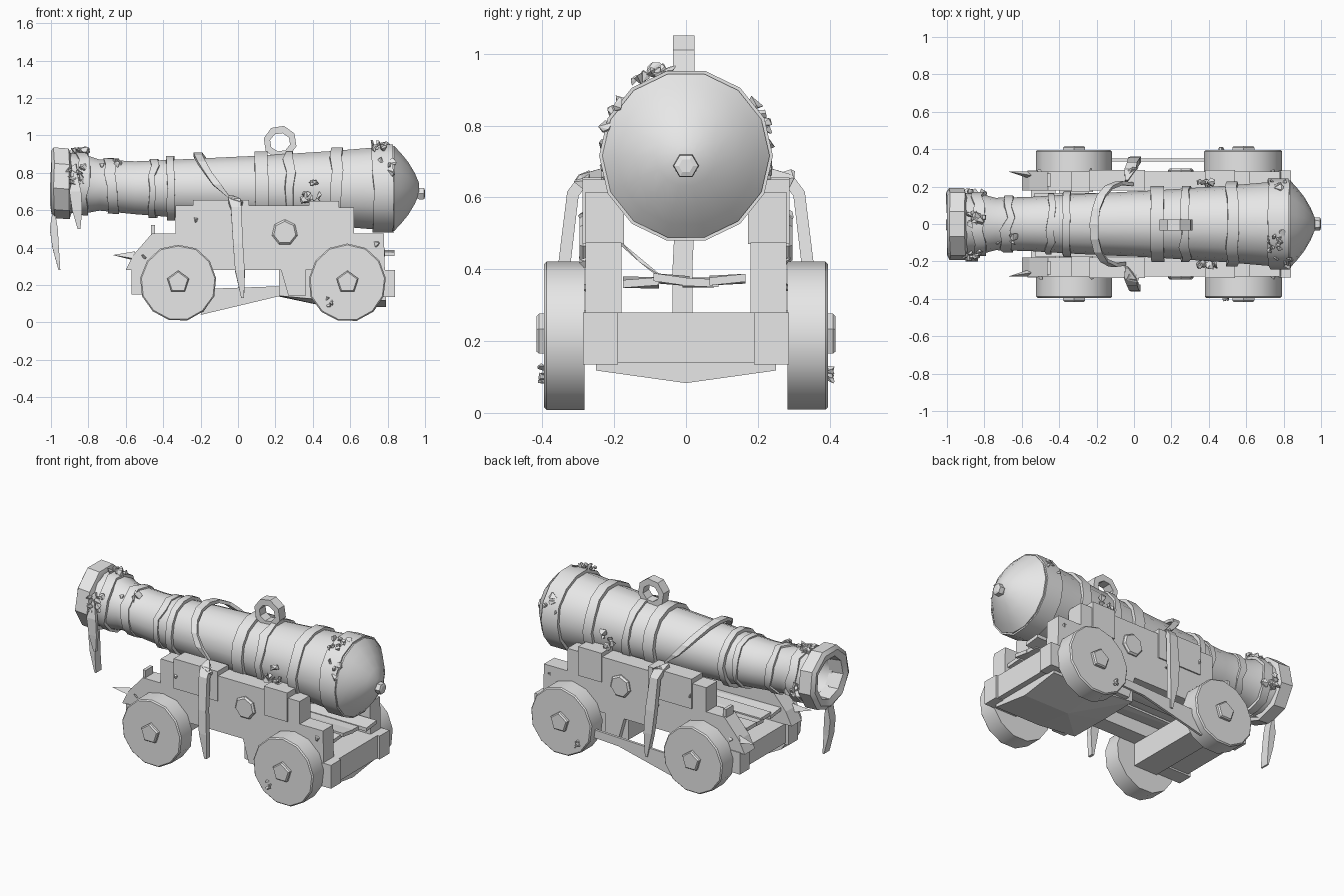
import bpy, bmesh, math, random
from mathutils import Vector

random.seed(7)
cube = bpy.data.objects.get("Cube")
if cube:
    bpy.data.objects.remove(cube)

grey = bpy.data.materials.new("plain grey")
grey.use_nodes = True
grey.diffuse_color = (0.8, 0.8, 0.8, 1)
grey.node_tree.nodes["Principled BSDF"].inputs["Base Color"].default_value = (0.8, 0.8, 0.8, 1)


def axis_z(x):
    """Height of the barrel axis; the muzzle end bends up a little."""
    return 0.716 + 0.075 * max(0, -0.5 - x)


def finish(name, bm, smooth=None):
    bmesh.ops.recalc_face_normals(bm, faces=bm.faces)
    mesh = bpy.data.meshes.new(name)
    bm.to_mesh(mesh)
    bm.free()
    mesh.materials.append(grey)
    obj = bpy.data.objects.new(name, mesh)
    bpy.context.collection.objects.link(obj)
    if smooth:
        bpy.ops.object.select_all(action='DESELECT')
        obj.select_set(True)
        bpy.context.view_layer.objects.active = obj
        bpy.ops.object.shade_smooth_by_angle(angle=math.radians(smooth))
    return obj


def hull(name, points):
    bm = bmesh.new()
    for p in points:
        bm.verts.new(p)
    bmesh.ops.convex_hull(bm, input=bm.verts)
    bmesh.ops.dissolve_limit(bm, angle_limit=0.02, verts=bm.verts, edges=bm.edges)
    return finish(name, bm)


def box(name, x, y, z):
    return hull(name, [(a, b, c) for a in x for b in y for c in z])


def slab(name, outline, y0, y1):
    """Extrude an x-z outline between two y values."""
    bm = bmesh.new()
    face = bm.faces.new([bm.verts.new((x, y0, z)) for x, z in outline])
    new = bmesh.ops.extrude_face_region(bm, geom=[face])["geom"]
    moved = [v for v in new if isinstance(v, bmesh.types.BMVert)]
    bmesh.ops.translate(bm, verts=moved, vec=(0, y1 - y0, 0))
    return finish(name, bm)


def lathe(name, profile, sides, smooth=40, jitter=0, closed=False, drop=0):
    """Spin (x, radius) pairs about the barrel axis."""
    bm = bmesh.new()
    shift = [random.uniform(-jitter, jitter) for _ in range(sides)]
    rings = []
    for x, r in profile:
        ring = []
        for i in range(sides):
            a = math.tau * (i + 0.5) / sides
            ring.append(bm.verts.new((x + shift[i] + random.uniform(-jitter, jitter) / 2,
                                      r * math.sin(a), axis_z(x) - drop + r * math.cos(a))))
        rings.append(ring)
    pairs = list(zip(rings, rings[1:]))
    if closed:
        pairs.append((rings[-1], rings[0]))
    else:
        bm.faces.new(rings[0])
        bm.faces.new(rings[-1])
    for a, b in pairs:
        for i in range(sides):
            j = (i + 1) % sides
            bm.faces.new((a[i], a[j], b[j], b[i]))
    return finish(name, bm, smooth)


def disc(name, x, z, y0, y1, r, sides, bevel=0.0, wobble=0.0):
    """Disc whose axle runs along y; the outer rim is chamfered."""
    bm = bmesh.new()
    rings = []
    radii = [r * (1 + random.uniform(-wobble, wobble)) for _ in range(sides)]
    ym = y1 - math.copysign(bevel, y1 - y0)
    for y, inset in ((y0, 0), (ym, 0), (y1, bevel)):
        rings.append([bm.verts.new((x + (q - inset) * math.sin(math.tau * i / sides), y,
                                    z + (q - inset) * math.cos(math.tau * i / sides)))
                      for i, q in enumerate(radii)])
    for a, b in zip(rings, rings[1:]):
        for i in range(sides):
            j = (i + 1) % sides
            bm.faces.new((a[i], a[j], b[j], b[i]))
    bm.faces.new(rings[0])
    bm.faces.new(rings[-1])
    return finish(name, bm, 35)


def ribbon(name, path, width, thick=0.014):
    """Strap along a path, widened along x and tapering at both tips."""
    bm = bmesh.new()
    rows = []
    for i, p in enumerate(path):
        w = width * (0.25 if i in (0, len(path) - 1) else random.uniform(0.85, 1.1)) / 2
        rows.append([bm.verts.new((p[0] + s * w, p[1], p[2])) for s in (-1, 1)])
    for a, b in zip(rows, rows[1:]):
        bm.faces.new((a[0], a[1], b[1], b[0]))
    obj = finish(name, bm)
    mod = obj.modifiers.new("thickness", 'SOLIDIFY')
    mod.thickness = thick
    mod.offset = 0


def chunk(name, p, size):
    """Small faceted lump."""
    hull(name, [Vector(p) + Vector([random.gauss(0, 1) for _ in range(3)]).normalized() * size
                for _ in range(8)])


# Barrel with hollow bore, breech dome and knob
lathe("barrel", [(-0.78, 0.125), (-0.92, 0.125), (-0.92, 0.168), (-0.8, 0.156), (-0.74, 0.14),
                 (-0.55, 0.145), (-0.36, 0.157), (0.12, 0.18), (0.5, 0.205), (0.7, 0.222),
                 (0.835, 0.233), (0.87, 0.195), (0.91, 0.145), (0.945, 0.085), (0.968, 0.03)], 14)
lathe("muzzle_ring", [(-0.9, 0.125), (-0.99, 0.13), (-1.0, 0.17), (-0.985, 0.195),
                      (-0.905, 0.195), (-0.895, 0.165)], 9, 30, 0.004, True)
lathe("breech_knob", [(0.95, 0.025), (0.97, 0.036), (0.995, 0.034), (1.0, 0.02)], 6, 20,
      drop=0.028)

# Reinforcing bands, with ragged edges on the broken ones
for name, x, w, r, rag in (("muzzle_band", -0.83, 0.06, 0.172, 0.012),
                           ("neck_band", -0.67, 0.05, 0.152, 0.018),
                           ("worn_band", -0.45, 0.035, 0.162, 0.018),
                           ("front_band", -0.36, 0.04, 0.177, 0.004),
                           ("middle_band", 0.125, 0.07, 0.203, 0.003),
                           ("lug_band", 0.28, 0.045, 0.204, 0.015),
                           ("rear_band", 0.525, 0.06, 0.226, 0.006),
                           ("breech_band", 0.775, 0.11, 0.242, 0.006)):
    lathe(name, [(x - w / 2, r - 0.04), (x - w / 2, r), (x + w / 2, r), (x + w / 2, r - 0.04)],
          14, 32, rag, True)

# Lifting lug: faceted ring standing on the barrel
bm = bmesh.new()
loops = []
for i in range(8):
    a = math.tau * (i + 0.3) / 8
    loops.append([bm.verts.new((0.225 + rx * math.sin(a), y, 0.963 + rz * math.cos(a)))
                  for rx, rz, y in ((0.09, 0.09, -0.036), (0.09, 0.09, 0.024),
                                    (0.055, 0.05, 0.024), (0.055, 0.05, -0.036))])
for i in range(8):
    a, b = loops[i], loops[(i + 1) % 8]
    for k in range(4):
        bm.faces.new((a[k], a[(k + 1) % 4], b[(k + 1) % 4], b[k]))
finish("lifting_lug", bm)

# Carriage sides, wheels and fittings, mirrored left and right
cheek = [(-0.6, 0.28), (-0.56, 0.36), (-0.46, 0.475), (0.78, 0.475), (0.785, 0.28),
         (0.36, 0.28), (0.36, 0.14), (0.27, 0.14), (0.23, 0.28)]
blocks = [(-0.335, -0.22, 0.625), (-0.24, 0.06, 0.655), (0.06, 0.38, 0.625),
          (0.38, 0.54, 0.65), (0.54, 0.62, 0.615)]
for side, s in (("left", 1), ("right", -1)):
    slab(side + "_cheek", cheek, s * 0.18, s * 0.28)
    for n, (x0, x1, top) in enumerate(blocks):
        trim = 0.008 * (n % 2)
        box(f"{side}_step_{n}", (x0, x1), (s * (0.172 + trim), s * (0.28 + trim)), (0.47, top))
    box(side + "_cheek_post", (-0.465, -0.445), (s * 0.2, s * 0.27), (0.42, 0.52))
    box(side + "_rear_cap", (0.62, 0.84), (s * 0.19, s * 0.287), (0.135, 0.28))
    box(side + "_front_cap", (-0.57, -0.4), (s * 0.19, s * 0.285), (0.15, 0.285))
    for end, x, r in (("front", -0.32, 0.205), ("rear", 0.585, 0.209)):
        disc(f"{side}_{end}_wheel", x, 0.212, s * 0.282, s * 0.395, r, 13, 0.007, 0.012)
        disc(f"{side}_{end}_hub", x, 0.215, s * 0.39, s * 0.417, 0.062, 5, 0.008)
    disc(side + "_trunnion", 0.25, 0.48, s * 0.2, s * 0.297, 0.07, 7, 0.01)
    for n, (x, z) in enumerate([(-0.23, 0.55), (0.0, 0.43), (0.74, 0.42), (-0.5, 0.35)]):
        chunk(f"{side}_bolt_{n}", (x, s * 0.283, z), 0.018)
    # Frayed strap hanging over the side
    ribbon(side + "_hanging_strap", [(-0.04, s * 0.23, 0.665), (-0.02, s * 0.285, 0.65),
           (-0.01, s * 0.315, 0.61), (0.0, s * 0.338, 0.42), (0.01, s * 0.345, 0.28),
           (0.025, s * 0.34, 0.13)], 0.06, 0.034)
    chunk(side + "_strap_knot", (-0.01, s * 0.28, 0.635), 0.045)
    # Splintered shard at the front of the cheek
    hull(side + "_splinter", [(-0.67, s * 0.28, 0.36), (-0.55, s * 0.24, 0.33),
                              (-0.55, s * 0.28, 0.34), (-0.55, s * 0.26, 0.38)])

# Axle beds: a wide keeled one at the rear, plain beams at the front
hull("rear_axle_bed", [(x, y, z) for x, edge, keel in ((0.22, 0.142, 0.138), (0.48, 0.118, 0.083),
                                                       (0.79, 0.118, 0.083))
                       for y, z in ((-0.25, 0.28), (0.25, 0.28), (-0.25, edge), (0.25, edge),
                                    (0, keel))])
box("rear_transom", (0.6, 0.825), (-0.2, 0.2), (0.14, 0.28))
box("front_transom", (-0.55, -0.42), (-0.2, 0.2), (0.16, 0.28))
box("front_axle_bed", (-0.4, -0.24), (-0.285, 0.285), (0.14, 0.28))

# Weathered floor planks, running lengthwise, overlapping and slightly twisted
for n, y in enumerate((-0.125, -0.04, 0.04, 0.115)):
    x0, x1 = -0.5 - 0.1 * random.random(), 0.76 + 0.08 * random.random()
    h = 0.352 + 0.008 * (n % 2)
    roll = [random.uniform(-0.15, 0.15) for _ in range(2)]
    hull(f"floor_plank_{n}", [(x, y + w, h + t + w * k) for x, k in zip((x0, x1), roll)
                              for w in (-0.05, 0.05) for t in (0, 0.022)])

# Loose plank leaning between the wheels at the back
slab("loose_plank", [(-0.2, 0.04), (0.22, 0.14), (0.42, 0.15), (0.42, 0.2), (-0.15, 0.18)],
     0.335, 0.35)

# Slack cord trailing across the floor
hull("slack_cord", [(x, y, z + t) for x, y, z in ((0.1, -0.18, 0.47), (0.3, -0.06, 0.37))
                    for t in (-0.005, 0.005)] + [(0.2, -0.13, 0.42)])

# Rope strap thrown diagonally over the barrel
path = []
for i in range(11):
    a = math.radians(-105 + 21 * i)
    path.append((-0.215 + 0.18 * ((a + 0.1) / 1.8) ** 2, 0.22 * math.sin(a),
                 0.716 + 0.182 * math.cos(a)))
ribbon("barrel_strap", path, 0.045, 0.02)

# Ragged weed hanging from the muzzle
ribbon("muzzle_weed", [(-0.985, 0.0, 0.6), (-0.985, -0.005, 0.5), (-0.975, -0.01, 0.4),
                       (-0.955, -0.01, 0.28)], 0.04, 0.055)
ribbon("side_weed", [(-0.87, -0.17, 0.8), (-0.87, -0.19, 0.7), (-0.86, -0.19, 0.6),
                     (-0.85, -0.185, 0.5)], 0.06, 0.02)

# Crusted lumps clustered on the barrel and the carriage
for n, (x, r, angle, count) in enumerate([(-0.84, 0.18, 15, 12), (-0.86, 0.18, -75, 12),
                                          (-0.85, 0.175, 100, 8), (0.76, 0.25, -20, 10),
                                          (0.78, 0.24, -60, 4), (0.78, 0.24, 58, 4),
                                          (-0.68, 0.15, -30, 4), (0.4, 0.225, -96, 10),
                                          (0.4, 0.225, 96, 8)]):
    for k in range(count):
        a = math.radians(angle + random.uniform(-15, 15))
        chunk(f"crust_{n}_{k}", (x + random.uniform(-0.05, 0.05), r * math.sin(a),
                                 axis_z(x) + r * math.cos(a)), random.uniform(0.015, 0.028))
for x, y in ((0.48, -0.4), (0.46, 0.4)):
    for k in range(4):
        chunk("wheel_crust", (x + 0.02 * random.random(), y, 0.09 + 0.012 * k), 0.014)
